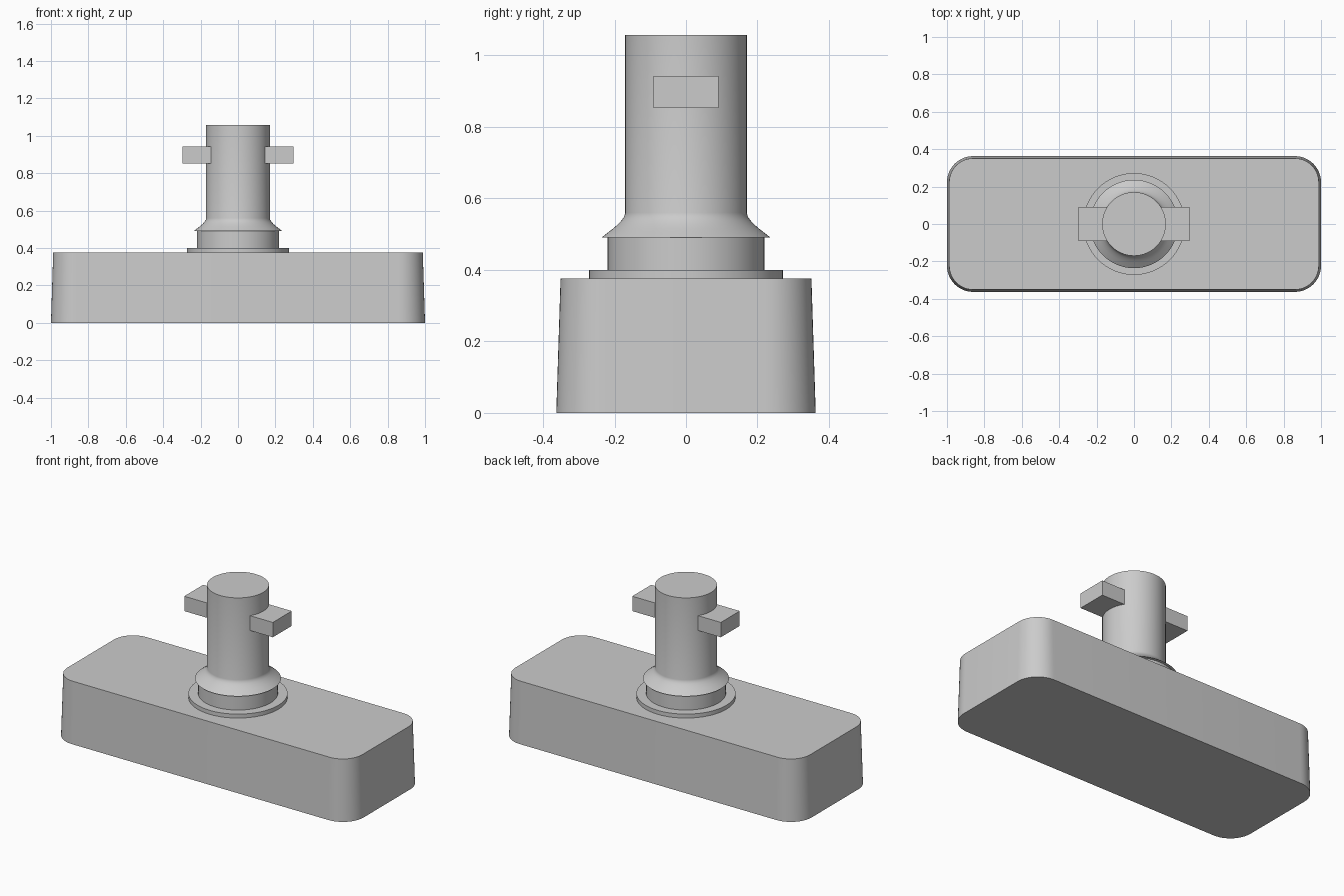
import bpy, bmesh
from math import cos, sin, pi, radians

cube = bpy.data.objects.get("Cube")
if cube:
    bpy.data.objects.remove(cube, do_unlink=True)

grey = bpy.data.materials.new("plain grey")
grey.use_nodes = True
colour = (0.6, 0.6, 0.6, 1)
grey.diffuse_color = colour
grey.node_tree.nodes["Principled BSDF"].inputs["Base Color"].default_value = colour


def finish(name, bm):
    bmesh.ops.recalc_face_normals(bm, faces=bm.faces[:])
    mesh = bpy.data.meshes.new(name)
    bm.to_mesh(mesh)
    bm.free()
    mesh.materials.append(grey)
    obj = bpy.data.objects.new(name, mesh)
    bpy.context.collection.objects.link(obj)
    bpy.ops.object.select_all(action='DESELECT')
    obj.select_set(True)
    bpy.context.view_layer.objects.active = obj
    bpy.ops.object.shade_smooth_by_angle(angle=radians(25))
    return obj


def loft(name, rings):
    """Skin stacked closed rings and cap both ends."""
    bm = bmesh.new()
    loops = [[bm.verts.new(p) for p in ring] for ring in rings]
    n = len(loops[0])
    for a, b in zip(loops, loops[1:]):
        for i in range(n):
            j = (i + 1) % n
            bm.faces.new((a[i], a[j], b[j], b[i]))
    bm.faces.new(loops[0][::-1])
    bm.faces.new(loops[-1])
    return finish(name, bm)


def rounded_rect(hx, hy, r, z, steps=12):
    pts = []
    for q, (sx, sy) in enumerate(((1, 1), (-1, 1), (-1, -1), (1, -1))):
        for k in range(steps + 1):
            a = (q + k / steps) * pi / 2
            pts.append((sx * (hx - r) + r * cos(a), sy * (hy - r) + r * sin(a), z))
    return pts


def circle(r, z, n=96):
    return [(r * cos(2 * pi * i / n), r * sin(2 * pi * i / n), z) for i in range(n)]


# Drafted base block with rounded corners
loft("base", [rounded_rect(1, 0.363, 0.14, 0), rounded_rect(0.988, 0.351, 0.128, 0.376)])

# Thin flange and neck
loft("flange", [circle(0.272, 0.37), circle(0.272, 0.4)])
loft("neck", [circle(0.219, 0.395), circle(0.219, 0.495)])

# Column with a flared skirt at its foot
skirt = [(0.236, 0.491), (0.222, 0.502), (0.205, 0.515), (0.190, 0.528),
         (0.180, 0.539), (0.173, 0.549), (0.17, 0.56)]
loft("column", [circle(r, z) for r, z in skirt + [(0.17, 1.057)]])

# Side lugs
for side, sign in (("left", 1), ("right", -1)):
    bm = bmesh.new()
    bmesh.ops.create_cube(bm, size=1)
    for v in bm.verts:
        v.co.x = sign * (0.216 + v.co.x * 0.162)
        v.co.y *= 0.181
        v.co.z = 0.898 + v.co.z * 0.09
    finish(side + "_lug", bm)
